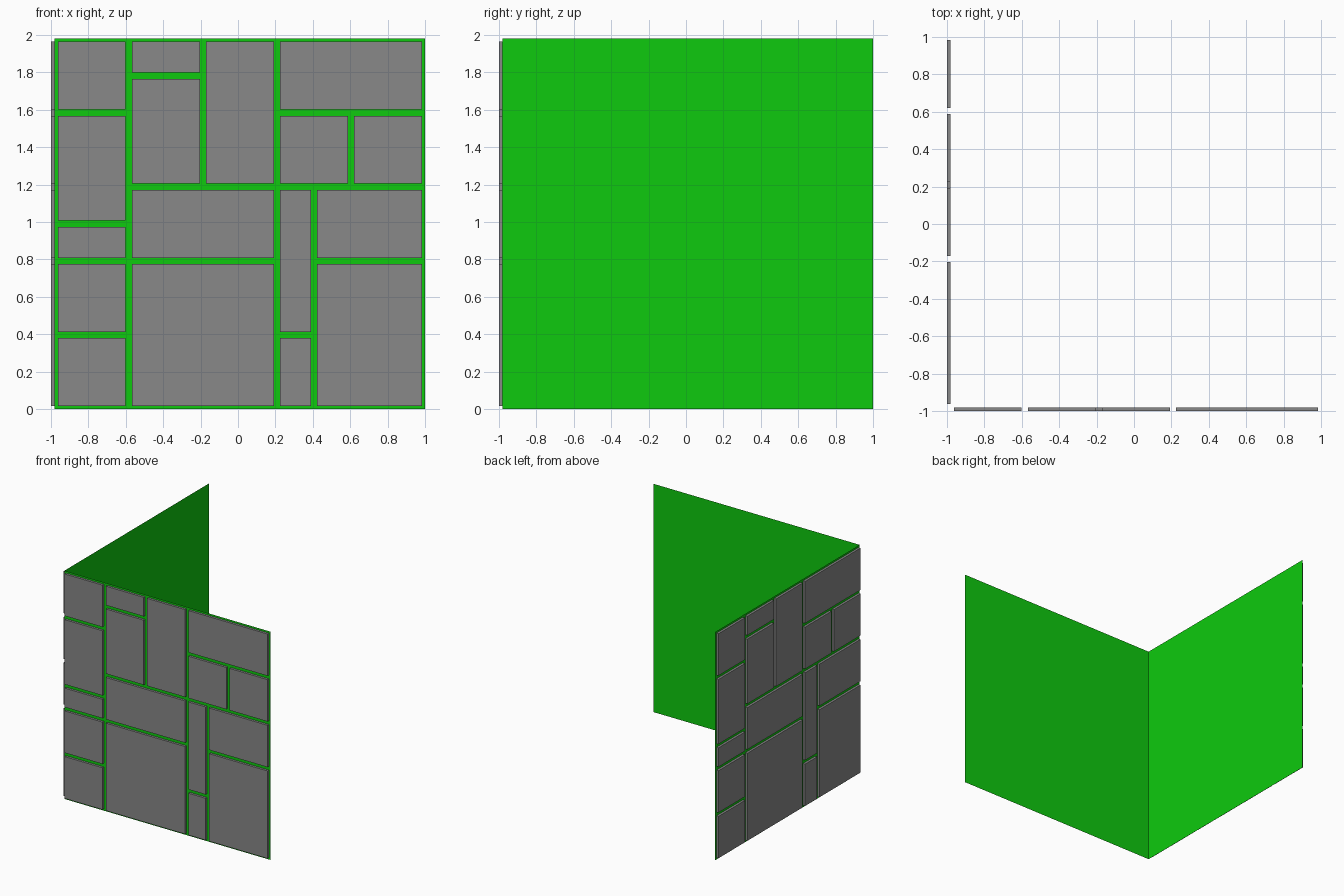
import bpy, bmesh
from mathutils import Matrix

if "Cube" in bpy.data.objects:
    bpy.data.objects.remove(bpy.data.objects["Cube"])

SIZE, CELL, GAP, DEPTH = 1.98, 0.198, 0.0165, 0.02


def material(name, color):
    m = bpy.data.materials.new(name)
    m.diffuse_color = (*color, 1)
    m.use_nodes = True
    m.node_tree.nodes["Principled BSDF"].inputs["Base Color"].default_value = m.diffuse_color
    return m


green = material("green backing", (0.0044, 0.59, 0.0044))
grey = material("stone grey", (0.246, 0.246, 0.246))

# Stones on a ten by ten grid: left, bottom, right, top
STONES = [
    (0, 0, 2, 2), (0, 2, 2, 4), (0, 4, 2, 5), (0, 5, 2, 8), (0, 8, 2, 10),
    (2, 0, 6, 4), (2, 4, 6, 6), (2, 6, 4, 9), (2, 9, 4, 10), (4, 6, 6, 10),
    (6, 0, 7, 2), (6, 2, 7, 6), (7, 0, 10, 4), (7, 4, 10, 6),
    (6, 6, 8, 8), (8, 6, 10, 8), (6, 8, 10, 10),
]


def make_object(name, bm, mat, matrix):
    me = bpy.data.meshes.new(name)
    bm.to_mesh(me)
    bm.free()
    me.materials.append(mat)
    ob = bpy.data.objects.new(name, me)
    ob.matrix_world = matrix
    bpy.context.collection.objects.link(ob)


def rect(bm, x0, z0, x1, z1):
    return bm.faces.new([bm.verts.new((x, 0, z)) for x, z in
                         ((x0, z0), (x1, z0), (x1, z1), (x0, z1))])


def build_wall(side, matrix):
    # Thin backing sheet
    bm = bmesh.new()
    rect(bm, 0, 0, SIZE, SIZE)
    make_object(side + "_backing", bm, green, matrix)
    # Raised stones, each pushed outward from the sheet
    bm = bmesh.new()
    for a, b, c, d in STONES:
        face = rect(bm, a * CELL + GAP, b * CELL + GAP, c * CELL - GAP, d * CELL - GAP)
        out = bmesh.ops.extrude_face_region(bm, geom=[face])["geom"]
        for v in out:
            if isinstance(v, bmesh.types.BMVert):
                v.co.y -= DEPTH
        if face.is_valid:  # no hidden face against the sheet
            bm.faces.remove(face)
    bmesh.ops.recalc_face_normals(bm, faces=bm.faces[:])
    make_object(side + "_stones", bm, grey, matrix)


# Front wall, and the same wall turned to face left
build_wall("front", Matrix.Translation((-0.98, -0.98, 0)))
build_wall("left", Matrix.Translation((-0.98, 1.0, 0)) @ Matrix.Rotation(-1.5707963, 4, 'Z'))
